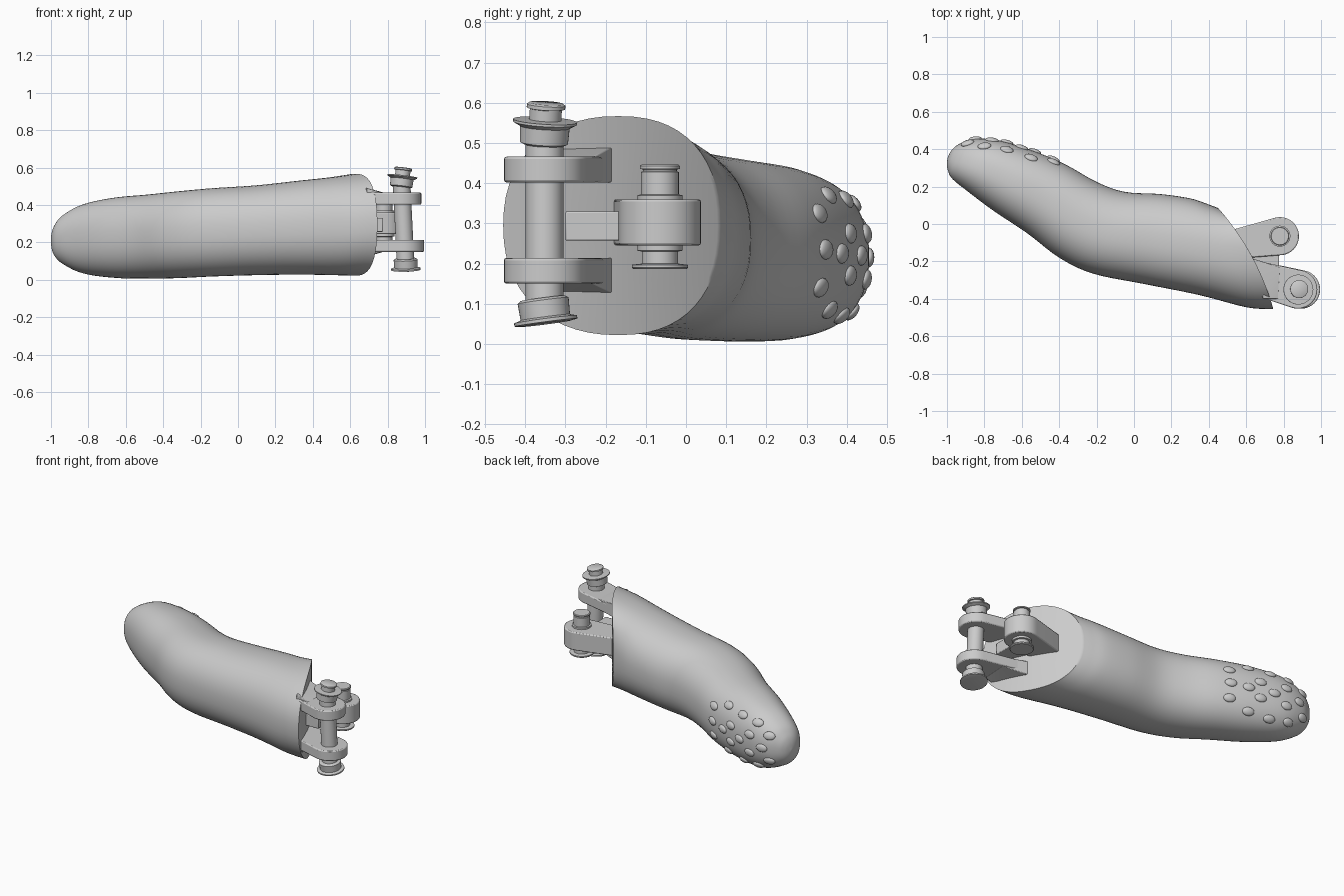
import bpy, bmesh, math
from mathutils import Vector, Matrix
from mathutils.bvhtree import BVHTree

if "Cube" in bpy.data.objects:
    bpy.data.objects.remove(bpy.data.objects["Cube"])

grey = bpy.data.materials.new("light grey plastic")
grey.use_nodes = True
COLOUR = (0.6, 0.6, 0.6, 1)
grey.diffuse_color = COLOUR
grey.node_tree.nodes["Principled BSDF"].inputs["Base Color"].default_value = COLOUR


def finish(bm, name, angle=35, bevel=0):
    bmesh.ops.recalc_face_normals(bm, faces=bm.faces)
    mesh = bpy.data.meshes.new(name)
    bm.to_mesh(mesh)
    bm.free()
    mesh.materials.append(grey)
    ob = bpy.data.objects.new(name, mesh)
    bpy.context.collection.objects.link(ob)
    bpy.ops.object.select_all(action='DESELECT')
    ob.select_set(True)
    bpy.context.view_layer.objects.active = ob
    bpy.ops.object.shade_smooth_by_angle(angle=math.radians(angle))
    if bevel:
        mod = ob.modifiers.new("soft edges", 'BEVEL')
        mod.width, mod.segments, mod.limit_method = bevel, 2, 'ANGLE'
        mod.angle_limit = math.radians(40)
    return ob


# Finger segment: sections as outer side point, inner side point, bottom, top
sections = [
    (-0.995, 0.36, -0.995, 0.36, 0.205, 0.205),
    (-1.0, 0.325, -0.975, 0.395, 0.16, 0.255),
    (-0.995, 0.285, -0.94, 0.425, 0.12, 0.3),
    (-0.97, 0.24, -0.87, 0.452, 0.08, 0.35),
    (-0.89, 0.175, -0.74, 0.45, 0.033, 0.405),
    (-0.75, 0.07, -0.55, 0.395, 0.01, 0.44),
    (-0.57, -0.05, -0.37, 0.32, 0.006, 0.457),
    (-0.4, -0.18, -0.2, 0.225, 0.01, 0.475),
    (-0.22, -0.265, -0.05, 0.172, 0.018, 0.49),
    (0.05, -0.32, 0.14, 0.16, 0.025, 0.505),
    (0.35, -0.38, 0.3, 0.137, 0.028, 0.53),
    (0.6, -0.445, 0.39, 0.108, 0.025, 0.55),
    (0.745, -0.455, 0.45, 0.085, 0.022, 0.567),
]
SIDES, STEPS, BOW = 56, 5, 0.035


def catmull(a, b, c, d, t):
    return [0.5 * (2 * q + (r - p) * t + (2 * p - 5 * q + 4 * r - s) * t * t
                   + (3 * q - p - 3 * r + s) * t ** 3) for p, q, r, s in zip(a, b, c, d)]


def ring(bm, sec, bow, scale=1):
    lx, ly, ux, uy, zb, zt = sec
    verts = []
    for i in range(SIDES):
        a = 2 * math.pi * i / SIDES
        c, s = [math.copysign(abs(v) ** 0.88, v) * scale for v in (math.cos(a), math.sin(a))]
        out = bow * (1 - c * c)
        verts.append(bm.verts.new(((lx + ux) / 2 + c * (ux - lx) / 2 + 0.88 * out,
                                   (ly + uy) / 2 + c * (uy - ly) / 2 + 0.47 * out,
                                   (zb + zt) / 2 + s * (zt - zb) / 2)))
    return verts


bm = bmesh.new()
last = len(sections) - 1
rings = []
for k in range(last):
    near = [sections[min(max(k + j, 0), last)] for j in (-1, 0, 1, 2)]
    for n in range(STEPS):
        t = n / STEPS
        rings.append(ring(bm, catmull(*near, t), BOW * max(0, k + t - last + 2) / 2))
# curved, closed joint face
for scale in (1, 0.97, 0.7, 0.4, 0.0):
    rings.append(ring(bm, sections[-1], BOW, scale))
for a, b in zip(rings, rings[1:]):
    for i in range(SIDES):
        j = (i + 1) % SIDES
        bm.faces.new((a[i], a[j], b[j], b[i]))
bmesh.ops.remove_doubles(bm, verts=bm.verts, dist=0.0001)
bmesh.ops.recalc_face_normals(bm, faces=bm.faces)
surface = BVHTree.FromBMesh(bm)
finish(bm, "finger_body")

# Grip bumps in staggered rows over the inner side of the fingertip
bump_rows = {-0.43: (0.14, 0.235, 0.325), -0.53: (0.225,), -0.55: (0.085, 0.37),
             -0.6: (0.17, 0.275), -0.68: (0.07, 0.22, 0.36), -0.76: (0.16, 0.275),
             -0.8: (0.08, 0.35), -0.85: (0.215,), -0.89: (0.135, 0.295)}
bm = bmesh.new()
for x, heights in bump_rows.items():
    for z in heights:
        spot, normal, _, _ = surface.ray_cast(Vector((x, 1, z)), Vector((0, -1, 0)))
        if spot is None:
            continue
        if normal.y < 0:
            normal = -normal
        side = Vector((0, 0, 1)).cross(normal).normalized()
        frame = Matrix((side, normal.cross(side), normal)).transposed().to_4x4()
        size = Matrix.Diagonal((0.036, 0.025, 0.014, 1))
        bmesh.ops.create_uvsphere(bm, u_segments=20, v_segments=12, radius=1,
                                  matrix=Matrix.Translation(spot) @ frame @ size)
finish(bm, "grip_bumps", 60)


# Hinge lugs: hulls around a round end and its root
def hull(name, columns, bevel=0.006):
    bm = bmesh.new()
    for x, y, low, high in columns:
        bm.verts.new((x, y, low))
        bm.verts.new((x, y, high))
    made = bmesh.ops.convex_hull(bm, input=bm.verts)
    spare = [v for v in made["geom_interior"] if isinstance(v, bmesh.types.BMVert)]
    bmesh.ops.delete(bm, geom=spare, context='VERTS')
    bmesh.ops.dissolve_limit(bm, angle_limit=0.01, verts=bm.verts, edges=bm.edges)
    return finish(bm, name, bevel=bevel)


def disc(x, y, r, low, high, n=40):
    return [(x + r * math.cos(2 * math.pi * i / n), y + r * math.sin(2 * math.pi * i / n),
             low, high) for i in range(n)]


for name, x, low, high, up, down in (("upper", 0.877, 0.402, 0.466, 0.025, 0),
                                     ("lower", 0.892, 0.15, 0.214, 0, 0.025)):
    hull(name + "_lug", disc(x, -0.35, 0.103, low, high)
         + [(0.63, -0.19, low, high), (0.7, -0.4, low, high)])
    hull(name + "_lug_root", [(0.78, -0.23, low, high), (0.77, -0.4, low, high),
                              (0.62, -0.18, low - down, high + up),
                              (0.69, -0.4, low - down, high + up)], 0.003)
hull("middle_lug", disc(0.78, -0.065, 0.102, 0.245, 0.36)
     + [(0.53, -0.03, 0.245, 0.36), (0.62, -0.18, 0.245, 0.36)])
hull("stop_tab", [(x, y, 0.257, 0.33) for x in (0.6, 0.775) for y in (-0.3, -0.16)], 0.004)


# Turned pins: stacked (radius, height) profile about a tilted axis
def turned(name, centre, profile, tilt=(0, 0)):
    bm = bmesh.new()
    verts = [bm.verts.new((r, 0, z)) for r, z in [(0, profile[0][1])] + profile + [(0, profile[-1][1])]]
    edges = [bm.edges.new(pair) for pair in zip(verts, verts[1:])]
    bmesh.ops.spin(bm, geom=verts + edges, cent=(0, 0, 0), axis=(0, 0, 1),
                   angle=2 * math.pi, steps=40, use_merge=False)
    bmesh.ops.remove_doubles(bm, verts=bm.verts, dist=0.0001)
    ob = finish(bm, name)
    ob.location = centre
    ob.rotation_euler = (tilt[0], tilt[1], 0)
    return ob


turned("front_pin", (0.885, -0.352, 0.31), [(0.047, -0.21), (0.047, 0.2)], (0, -0.05))
turned("front_pin_top_cap", (0.876, -0.352, 0.53),
       [(0.05, -0.035), (0.06, -0.03), (0.062, 0.01), (0.066, 0.012), (0.08, 0.02),
        (0.08, 0.026), (0.04, 0.028), (0.04, 0.055), (0.048, 0.057), (0.048, 0.066),
        (0.042, 0.07)], (-0.06, 0.12))
turned("front_pin_bottom_cap", (0.897, -0.352, 0.08),
       [(0.06, -0.03), (0.079, -0.027), (0.079, -0.019), (0.062, -0.014), (0.064, 0.028),
        (0.055, 0.034)], (0.13, -0.03))
turned("rear_pin", (0.78, -0.065, 0.3),
       [(0.066, -0.114), (0.07, -0.11), (0.07, -0.103), (0.045, -0.1), (0.045, -0.07),
        (0.056, -0.068), (0.056, 0.07), (0.047, 0.072), (0.047, 0.128), (0.042, 0.13),
        (0.042, 0.134), (0.05, 0.136), (0.05, 0.143), (0.046, 0.146)])
